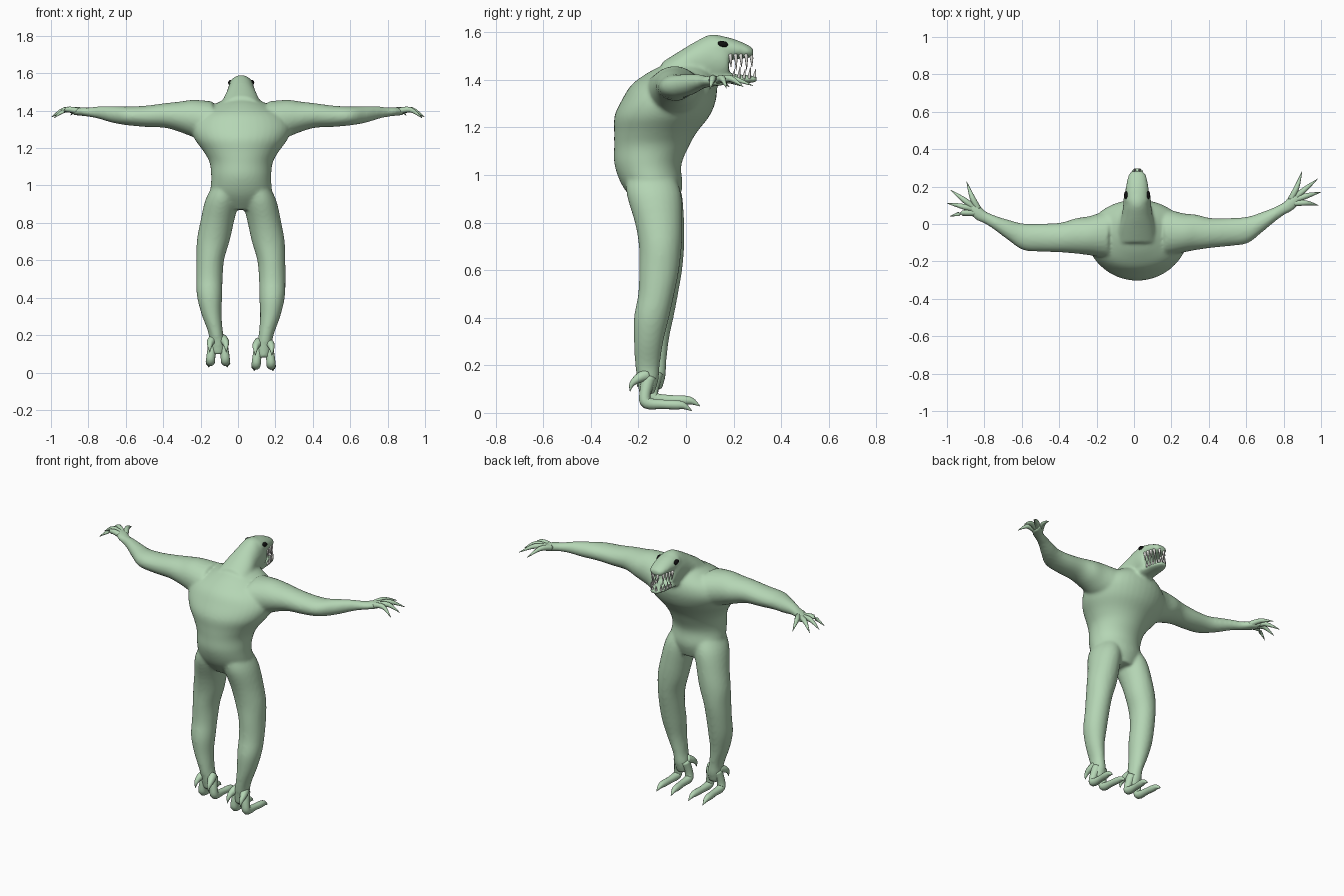
import bpy, bmesh, math
from mathutils import Vector

def material(name, c):
    m = bpy.data.materials.new(name)
    m.diffuse_color = (*c, 1)
    return m

SKIN = material("pale green skin", (0.46, 0.67, 0.46))
WHITE = material("tooth white", (0.85, 0.85, 0.8))
BLACK = material("eye black", (0.005, 0.005, 0.005))

def place(s, X, y, z):
    """Side s = +1/-1; slight lean of the pose: body sits right of centre, left arm further back."""
    return Vector((s * X + 0.017 * max(0, 1 - X), y + 0.03 * s * X, z))

def spline(rows, steps=4):
    """Catmull-Rom interpolation of tuples."""
    out = []
    for i in range(len(rows) - 1):
        p = [Vector(rows[max(0, min(len(rows) - 1, i + k))]) for k in (-1, 0, 1, 2)]
        for j in range(steps):
            t = j / steps
            out.append(0.5 * (2 * p[1] + (p[2] - p[0]) * t
                              + (2 * p[0] - 5 * p[1] + 4 * p[2] - p[3]) * t * t
                              + (3 * p[1] - p[0] - 3 * p[2] + p[3]) * t ** 3))
    return out + [Vector(rows[-1])]

def skin_rings(bm, rings):
    rings = [[bm.verts.new(v) for v in r] for r in rings]
    n = len(rings[0])
    for a, b in zip(rings, rings[1:]):
        for i in range(n):
            bm.faces.new((a[i], a[(i + 1) % n], b[(i + 1) % n], b[i]))
    bm.faces.new(rings[0][::-1])
    bm.faces.new(rings[-1])

def loft(bm, rows, axis, n=32):
    """rows: x, y, z, radius a, radius b; elliptical rings at right angles to axis."""
    u, v = {"x": ((0, 1, 0), (0, 0, 1)), "y": ((1, 0, 0), (0, 0, 1)),
            "z": ((1, 0, 0), (0, 1, 0))}[axis]
    u, v = Vector(u), Vector(v)
    rings = []
    for r in spline(rows):
        c = Vector(r[:3])
        rings.append([c + u * r[3] * math.cos(a) + v * r[4] * math.sin(a)
                      for a in (2 * math.pi * i / n for i in range(n))])
    skin_rings(bm, rings)

def tube(bm, rows, n=10, steps=4):
    """rows: x, y, z, radius; round tube following the path."""
    pts = spline(rows, steps)
    rings = []
    for i, p in enumerate(pts):
        t = Vector(pts[min(i + 1, len(pts) - 1)][:3]) - Vector(pts[max(i - 1, 0)][:3])
        u = t.cross(Vector((0.9, 0.1, 0.3))).normalized()
        v = t.cross(u).normalized()
        r = max(p[3], 0.0008)
        rings.append([Vector(p[:3]) + r * (u * math.cos(a) + v * math.sin(a))
                      for a in (2 * math.pi * k / n for k in range(n))])
    skin_rings(bm, rings)

def finish(bm, name, mat):
    bmesh.ops.recalc_face_normals(bm, faces=bm.faces)
    me = bpy.data.meshes.new(name)
    bm.to_mesh(me)
    bm.free()
    me.materials.append(mat)
    for p in me.polygons:
        p.use_smooth = True
    ob = bpy.data.objects.new(name, me)
    bpy.context.collection.objects.link(ob)
    return ob

def leg_point(s, X, y, z):
    """Left leg stands a little further forward and higher."""
    k = max(0, 1 - z) if s < 0 else 0
    return Vector((s * X + 0.015, y + 0.035 * k, z + 0.02 * k))

# ---- body: torso, head, arms and legs fused into one smooth skin
bm = bmesh.new()
CX = 0.017
torso = [(0.87, -0.12, 0.10, 0.08), (0.95, -0.14, 0.16, 0.125), (1.04, -0.16, 0.16, 0.14),
         (1.12, -0.145, 0.168, 0.157), (1.18, -0.128, 0.20, 0.174), (1.25, -0.10, 0.25, 0.20),
         (1.32, -0.07, 0.27, 0.197), (1.38, -0.05, 0.235, 0.178), (1.43, -0.025, 0.15, 0.135),
         (1.46, -0.01, 0.09, 0.09)]
loft(bm, [(CX, y, z, a, b) for z, y, a, b in torso], "z", 40)
head = [(-0.10, 1.40, 0.11, 0.075), (-0.02, 1.44, 0.098, 0.085), (0.04, 1.468, 0.083, 0.093),
        (0.10, 1.484, 0.075, 0.106), (0.15, 1.485, 0.071, 0.10), (0.18, 1.48, 0.062, 0.08)]
snout = [(0.12, 1.535, 0.066, 0.055), (0.18, 1.53, 0.063, 0.048), (0.23, 1.525, 0.055, 0.036),
         (0.265, 1.518, 0.046, 0.026), (0.283, 1.515, 0.03, 0.016)]
jaw = [(0.12, 1.41, 0.06, 0.03), (0.20, 1.405, 0.052, 0.02), (0.26, 1.403, 0.043, 0.017),
       (0.298, 1.402, 0.025, 0.012)]
for part in (head, snout, jaw):
    loft(bm, [(CX, y, z, a, b) for y, z, a, b in part], "y")

arm = [(0.15, -0.05, 1.34, 0.13, 0.11), (0.25, -0.055, 1.358, 0.105, 0.10),
       (0.32, -0.054, 1.367, 0.095, 0.082), (0.40, -0.06, 1.374, 0.08, 0.066),
       (0.50, -0.058, 1.37, 0.075, 0.057), (0.60, -0.05, 1.372, 0.071, 0.05),
       (0.68, -0.01, 1.38, 0.054, 0.044), (0.75, 0.03, 1.39, 0.039, 0.033),
       (0.80, 0.06, 1.392, 0.035, 0.025), (0.84, 0.09, 1.395, 0.047, 0.023),
       (0.885, 0.12, 1.395, 0.04, 0.018)]
leg = [(1.0, 0.08, -0.15, 0.07, 0.10), (0.92, 0.10, -0.135, 0.09, 0.115),
       (0.80, 0.127, -0.115, 0.09, 0.10), (0.70, 0.147, -0.108, 0.088, 0.09),
       (0.60, 0.163, -0.113, 0.075, 0.084), (0.50, 0.168, -0.125, 0.071, 0.076),
       (0.40, 0.167, -0.145, 0.068, 0.074), (0.30, 0.157, -0.157, 0.054, 0.062),
       (0.20, 0.135, -0.162, 0.04, 0.052), (0.14, 0.125, -0.16, 0.042, 0.045),
       (0.08, 0.122, -0.165, 0.035, 0.032)]
for s in (1, -1):
    loft(bm, [(*place(s, X, y, z), a, b) for X, y, z, a, b in arm], "x", 24)
    loft(bm, [(*leg_point(s, X, y, z), a, b) for z, X, y, a, b in leg], "z", 24)
body = finish(bm, "body", SKIN)
rm = body.modifiers.new("fuse", "REMESH")
rm.mode = "VOXEL"
rm.voxel_size = 0.009
rm.use_smooth_shade = True
sm = body.modifiers.new("soften", "SMOOTH")
sm.factor = 0.5
sm.iterations = 8

# ---- clawed fingers
bm = bmesh.new()
fingers = [((0.835, 0.105), (0.868, 0.17), (0.897, 0.255)),
           ((0.86, 0.115), (0.915, 0.16), (0.982, 0.212)),
           ((0.86, 0.105), (0.93, 0.125), (0.998, 0.14)),
           ((0.85, 0.085), (0.92, 0.085), (0.985, 0.07))]
for s in (1, -1):
    for i, (a, b, c) in enumerate(fingers):
        tip = 1.375 - 0.005 * i
        tube(bm, [(*place(s, *a, 1.396), 0.017), (*place(s, *b, 1.405), 0.014),
                  (*place(s, *c, tip), 0.001)])
finish(bm, "fingers", SKIN)

# ---- feet: two long toes and two rear spurs each
bm = bmesh.new()
for s in (1, -1):
    for d in (-1, 1):
        toe = [(0.02, -0.155, 0.15, 0.03), (0.036, -0.172, 0.08, 0.024),
               (0.04, -0.165, 0.042, 0.025), (0.042, -0.10, 0.036, 0.02),
               (0.046, -0.045, 0.034, 0.02), (0.048, -0.01, 0.03, 0.015),
               (0.05, 0.025, 0.008, 0.001)]
        spur = [(0.025, -0.165, 0.16, 0.028), (0.04, -0.20, 0.145, 0.02),
                (0.044, -0.228, 0.12, 0.011), (0.044, -0.235, 0.09, 0.001)]
        for path in (toe, spur):
            tube(bm, [(*leg_point(s, 0.122 + d * x, y, z), r) for x, y, z, r in path], 12)
finish(bm, "toes", SKIN)

# ---- teeth: upper row points down, lower row points up
bm = bmesh.new()
for s in (1, -1):
    for i in range(5):
        y = 0.185 + 0.022 * i
        w = (0.054, 0.05, 0.045, 0.038, 0.016)[i]
        h = 0.055 if i % 2 else 0.042
        tube(bm, [(CX + s * w, y, 1.508, 0.008), (CX + s * w, y + 0.003, 1.49, 0.007),
                  (CX + s * w * 0.95, y + 0.004, 1.495 - h, 0.001)], 8, 2)
        y += 0.014
        w = (0.046, 0.042, 0.037, 0.03, 0.012)[i]
        tube(bm, [(CX + s * w, y, 1.405, 0.007), (CX + s * w * 1.1, y + 0.002, 1.42, 0.006),
                  (CX + s * w * 1.15, y + 0.006, 1.412 + h * 0.8, 0.001)], 8, 2)
finish(bm, "teeth", WHITE)

# ---- eyes
for s, side in ((1, "right"), (-1, "left")):
    bpy.ops.mesh.primitive_uv_sphere_add(segments=20, ring_count=12, radius=1,
                                         location=(CX + s * 0.058, 0.155, 1.55),
                                         rotation=(-0.2, 0, 0))
    eye = bpy.context.object
    eye.name = side + "_eye"
    eye.scale = (0.012, 0.022, 0.013)
    eye.data.materials.append(BLACK)
    bpy.ops.object.shade_smooth()
